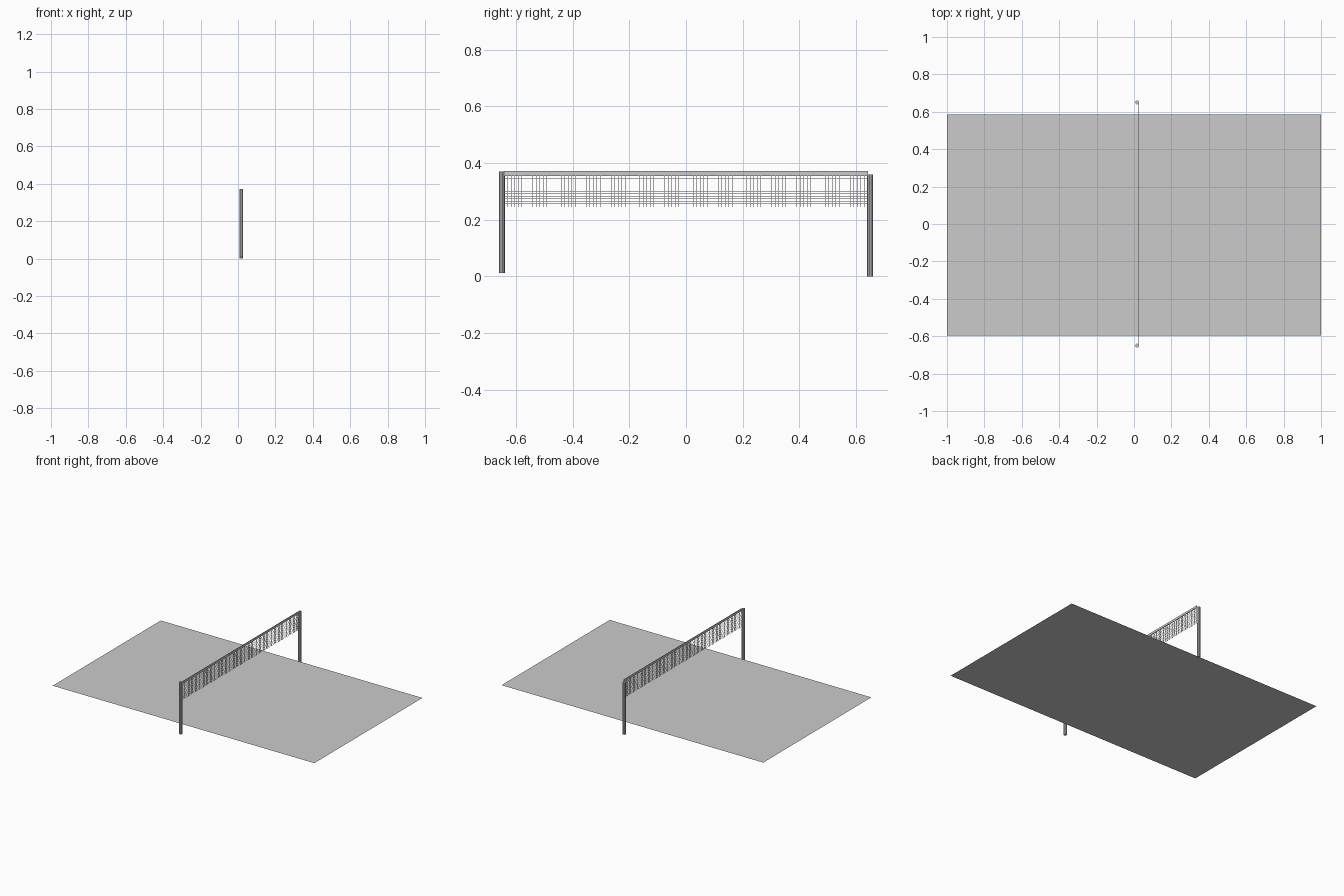
import bpy, bmesh
from mathutils import Matrix, Vector

if "Cube" in bpy.data.objects:
    bpy.data.objects.remove(bpy.data.objects["Cube"])

NET_X = 0.025
NET_END = 0.642


def make_object(name, bm):
    mesh = bpy.data.meshes.new(name)
    bm.to_mesh(mesh)
    bm.free()
    obj = bpy.data.objects.new(name, mesh)
    bpy.context.collection.objects.link(obj)
    return obj


def add_box(bm, centre, size):
    mat = Matrix.Translation(Vector(centre)) @ Matrix.Diagonal((*size, 1))
    bmesh.ops.create_cube(bm, size=1, matrix=mat)


# Court: a single flat sheet
bm = bmesh.new()
bmesh.ops.create_grid(bm, x_segments=1, y_segments=1, size=1,
                      matrix=Matrix.Translation((0, -0.005, 0.05)) @ Matrix.Diagonal((1, 0.59, 1, 1)))
make_object("court", bm)

# Posts: faceted poles beside the court, one standing slightly higher
for name, y, base in (("front_post", -0.65, 0.012), ("back_post", 0.65, 0.0)):
    bm = bmesh.new()
    bmesh.ops.create_cone(bm, cap_ends=True, segments=10, radius1=0.0105, radius2=0.0105,
                          depth=0.359, matrix=Matrix.Translation((0.017, y, base + 0.1795)))
    make_object(name, bm)

# Top tape of the net
bm = bmesh.new()
add_box(bm, (NET_X, 0, 0.3645), (0.004, 2 * NET_END, 0.015))
make_object("net_tape", bm)

# Horizontal cords
bm = bmesh.new()
rows = 13
for i in range(rows):
    z = 0.247 + i * (0.355 - 0.247) / (rows - 1)
    add_box(bm, (NET_X, 0, z), (0.0012, 2 * NET_END, 0.0012))
make_object("net_horizontal_cords", bm)

# Vertical cords
bm = bmesh.new()
columns = 103
for i in range(columns):
    y = -NET_END + 2 * NET_END * i / (columns - 1)
    add_box(bm, (NET_X, y, 0.302), (0.0012, 0.0012, 0.114))
make_object("net_vertical_cords", bm)
